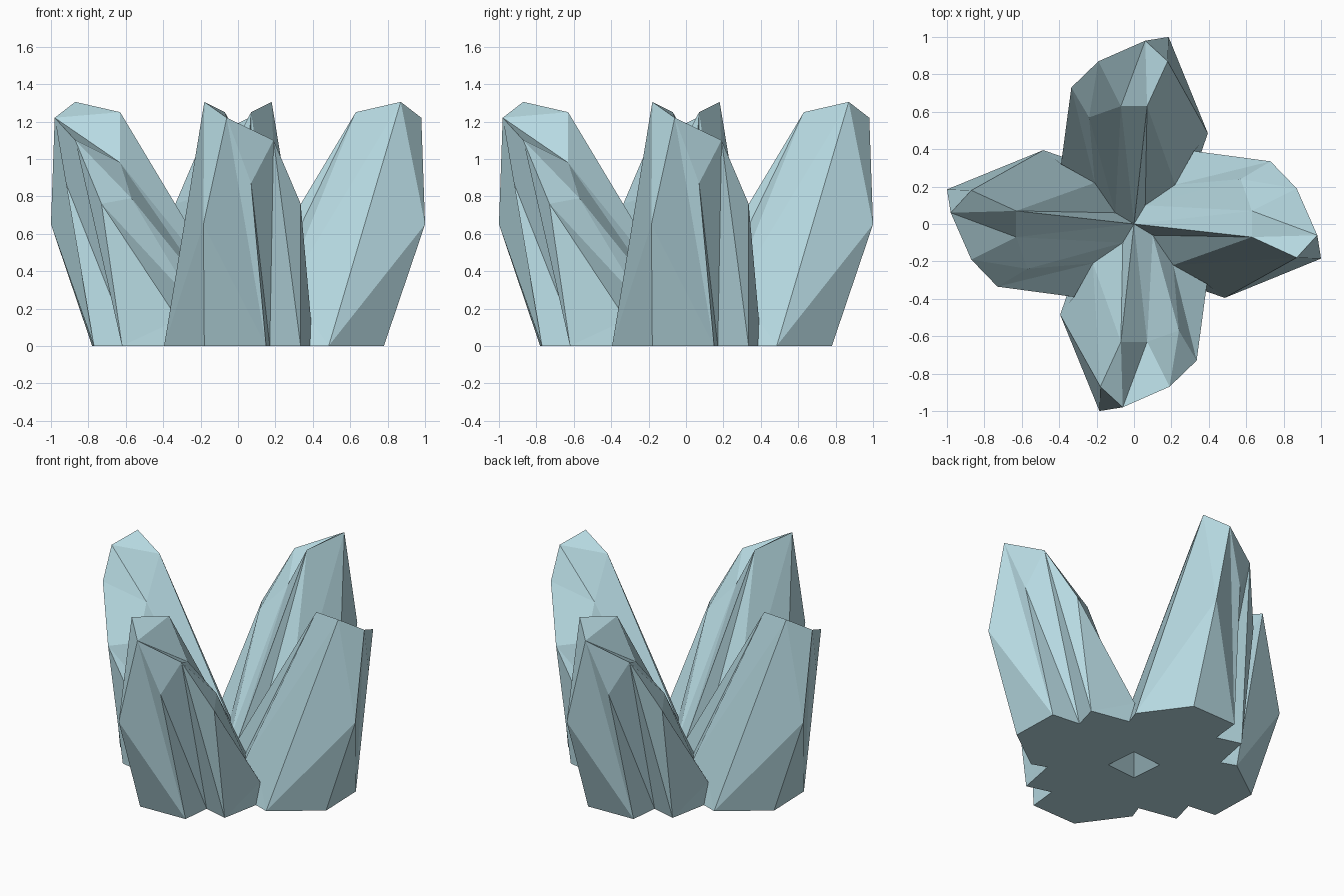
import bpy, bmesh
from mathutils import Matrix, Vector

if "Cube" in bpy.data.objects:
    bpy.data.objects.remove(bpy.data.objects["Cube"])

ice = bpy.data.materials.new("pale ice blue")
ice.diffuse_color = (0.48, 0.71, 0.77, 1)
ice.use_nodes = True
ice.node_tree.nodes["Principled BSDF"].inputs["Base Color"].default_value = ice.diffuse_color

# Key corners of the shard leaning towards +x
P = {
    # jagged tip
    "t0": (0.87, -0.18, 1.305), "t1": (0.98, -0.06, 1.22), "tn": (0.92, 0.07, 0.87),
    "t2": (0.87, 0.19, 1.10), "t3": (0.73, 0.335, 0.76), "t4": (0.57, 0.24, 0.79),
    "t5": (0.63, 0.07, 0.98), "t6": (0.63, -0.07, 1.25), "o": (1.0, -0.185, 0.65),
    # foot
    "b0": (0.485, -0.395, 0), "b1": (0.78, -0.18, 0), "b2": (0.77, 0.15, 0),
    "n": (0.575, 0.17, 0), "b3": (0.62, 0.335, 0), "Lb": (0.36, 0.385, 0),
    # valley shared with the next shard, centre and underside pit
    "L": (0.32, 0.39, 0.14), "v1": (0.22, 0.21, 0.21), "v0": (0.06, 0.10, 0.16),
    "C": (0, 0, 0.2), "h": (0.10, 0.12, 0), "pit": (0, 0, 0.1),
}
quarter_back = Matrix.Rotation(-1.5707963, 3, 'Z')
for k in ("L", "Lb", "v0", "v1", "h"):          # same valley on the other side
    P["p" + k] = tuple(quarter_back @ Vector(P[k]))

FACES = """
t0 t1 t6|t1 t2 t5|t1 t5 t6|t1 tn t2|t2 t3 t4|t2 t4 t5
t0 o t1|o b1 b2|t1 o b2|t1 b2 tn|tn b2 n|tn n t2|t2 n b3|t2 b3 t3
t0 b0 o|b0 b1 o|t0 t6 pv1|t0 pv1 b0|pv1 pL b0|t6 C pv0|t6 pv0 pv1
t3 b3 L|t3 L v1|t3 v1 t4|t4 v1 v0|t4 v0 t5|t5 v0 C|t5 C t6
b3 Lb L|b0 pL pLb|ph pLb b0 b1 b2 n b3 Lb h|ph h pit
""".strip().replace("\n", "|").split("|")

# Four turned copies of the shard welded into one cluster
bm = bmesh.new()
for i in range(4):
    turn = Matrix.Rotation(i * 1.5707963, 3, 'Z')
    verts = {k: bm.verts.new(turn @ Vector(c)) for k, c in P.items()}
    for f in FACES:
        bm.faces.new([verts[k] for k in f.split()])
bmesh.ops.remove_doubles(bm, verts=bm.verts, dist=0.001)
bmesh.ops.triangulate(bm, faces=[f for f in bm.faces if len(f.verts) > 4])
bmesh.ops.recalc_face_normals(bm, faces=bm.faces)

mesh = bpy.data.meshes.new("crystal_cluster")
bm.to_mesh(mesh)
bm.free()
mesh.materials.append(ice)
bpy.context.collection.objects.link(bpy.data.objects.new("crystal_cluster", mesh))
